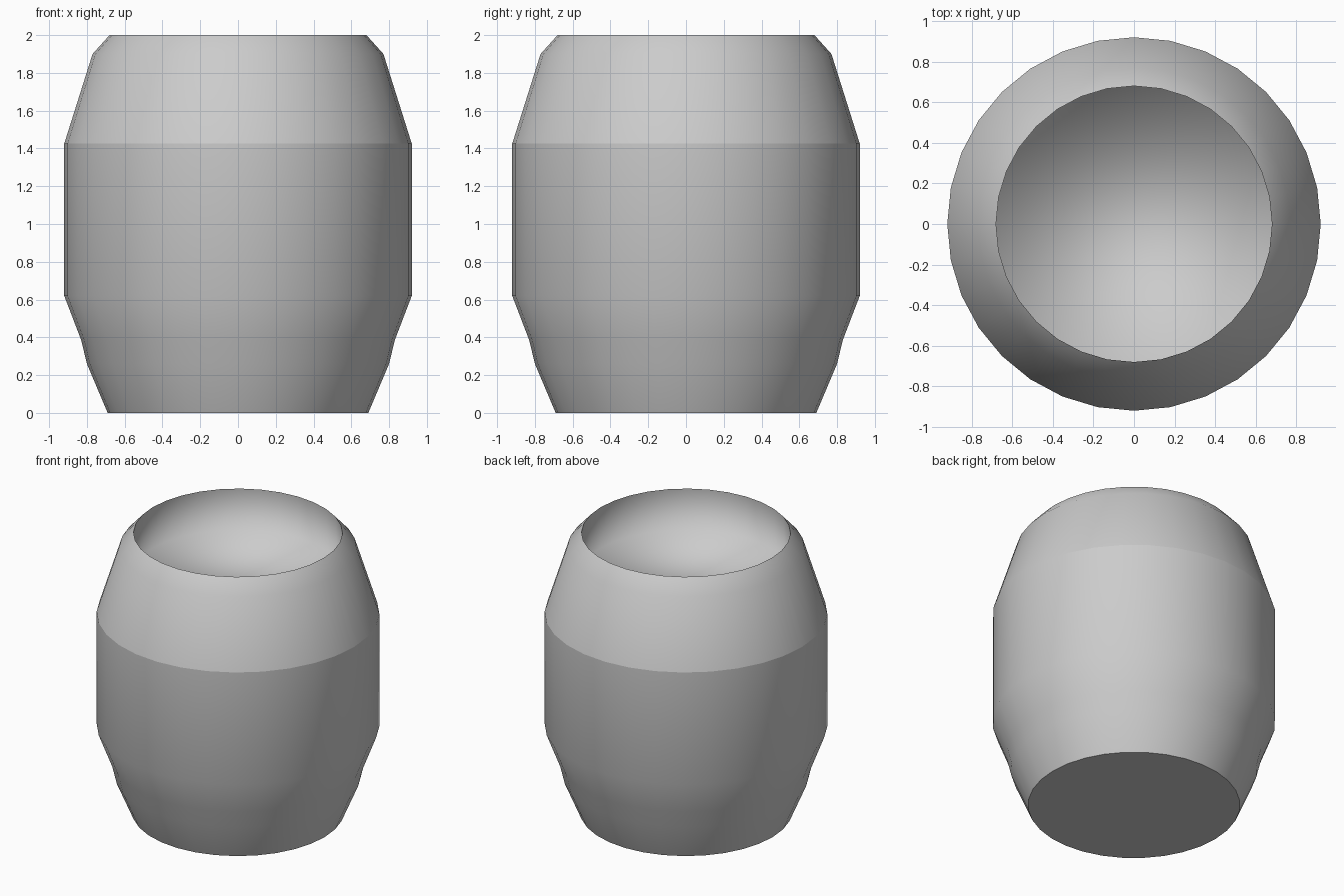
import bpy, bmesh
from math import sin, cos, pi

if "Cube" in bpy.data.objects:
    bpy.data.objects.remove(bpy.data.objects["Cube"])

SIDES = 32


def lathe(name, profile, sharp_rings, cap_start=False, cap_end=False):
    """Revolve (radius, height) points around z; listed rings stay crisp."""
    bm = bmesh.new()
    rings = [[bm.verts.new((r * cos(2 * pi * i / SIDES), r * sin(2 * pi * i / SIDES), z))
              for i in range(SIDES)] for r, z in profile]
    for a, b in zip(rings, rings[1:]):
        for i in range(SIDES):
            j = (i + 1) % SIDES
            bm.faces.new((a[i], a[j], b[j], b[i]))
    if cap_start:
        bm.faces.new(rings[0][::-1])
    if cap_end:
        bm.faces.new(rings[-1])
    for f in bm.faces:
        f.smooth = True
    for k in sharp_rings:
        for i in range(SIDES):
            e = bm.edges.get((rings[k][i], rings[k][(i + 1) % SIDES]))
            e.smooth = False
    mesh = bpy.data.meshes.new(name)
    bm.to_mesh(mesh)
    bm.free()
    obj = bpy.data.objects.new(name, mesh)
    bpy.context.collection.objects.link(obj)
    return obj


# Barrel shell: base, flared foot, straight waist, tapered shoulder and rim
lathe("barrel_shell",
      [(0.69, 0), (0.80, 0.26), (0.83, 0.385), (0.92, 0.62),
       (0.92, 1.425), (0.77, 1.90), (0.68, 2.0)],
      sharp_rings=(0, 4, 6), cap_start=True)

# Recess inside the rim: short wall down to a round floor
lathe("top_recess", [(0.68, 2.0), (0.69, 1.70)], sharp_rings=(0,), cap_end=True)
